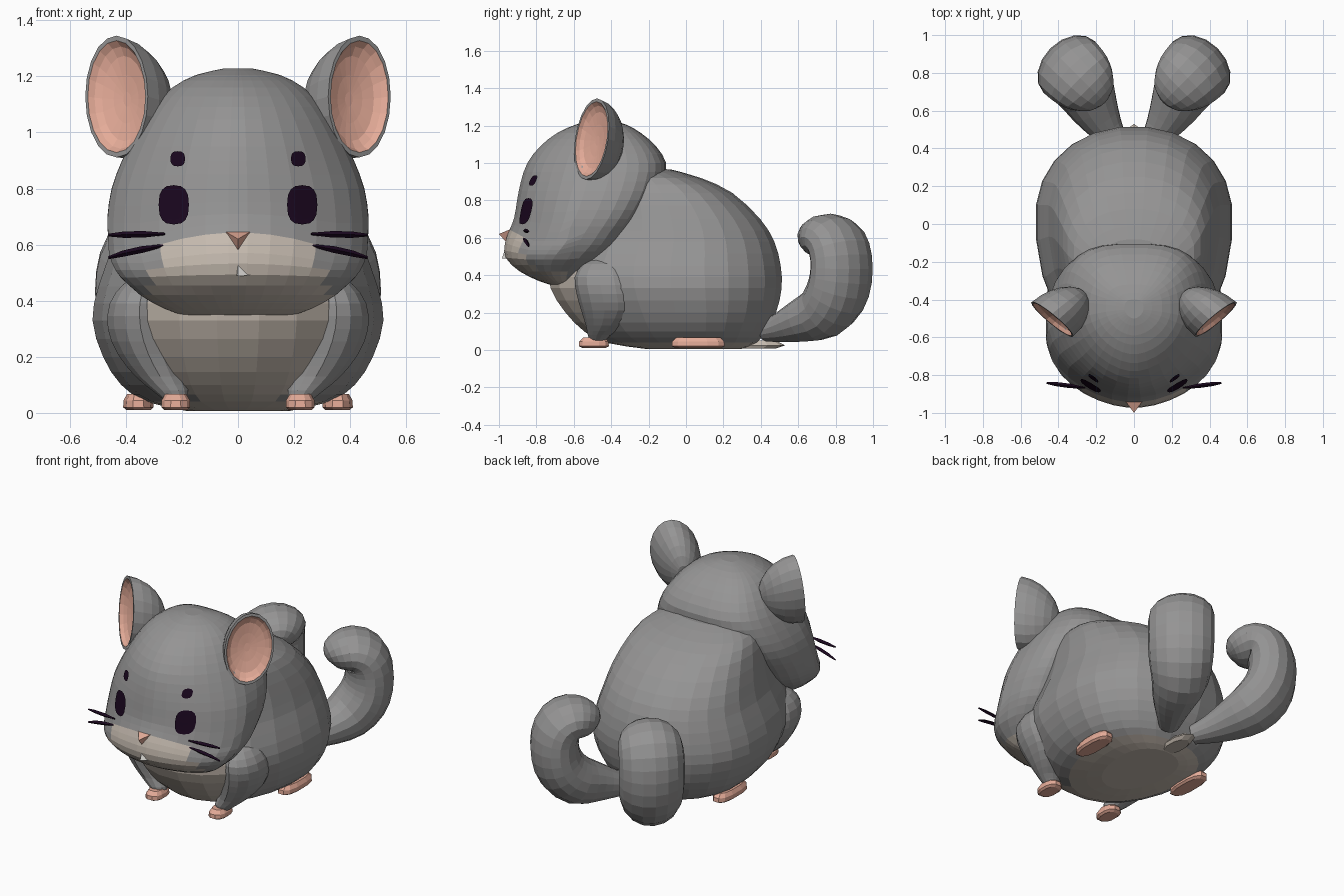
import bpy, bmesh, math
from mathutils import Vector
from mathutils.bvhtree import BVHTree

if "Cube" in bpy.data.objects:
    bpy.data.objects.remove(bpy.data.objects["Cube"])


def material(name, rgb):
    m = bpy.data.materials.new(name)
    m.diffuse_color = (*rgb, 1)
    m.use_nodes = True
    m.node_tree.nodes["Principled BSDF"].inputs["Base Color"].default_value = m.diffuse_color
    return m


GREY = material("grey fur", (0.30, 0.297, 0.297))
PINK = material("pink skin", (0.78, 0.41, 0.315))
BEIGE = material("beige fur", (0.56, 0.495, 0.43))
DARK = material("dark purple", (0.010, 0.002, 0.013))
WHITE = material("tooth white", (0.9, 0.88, 0.84))


def finish(name, bm, mats, mirror=False):
    bmesh.ops.recalc_face_normals(bm, faces=bm.faces)
    me = bpy.data.meshes.new(name)
    bm.to_mesh(me)
    for m in mats:
        me.materials.append(m)
    ob = bpy.data.objects.new(name, me)
    bpy.context.collection.objects.link(ob)
    if mirror:
        ob.modifiers.new("mirror", 'MIRROR').use_mirror_merge = False
    return ob


def loft(name, rings, mats, rule=None, mirror=False):
    """Skin a list of closed rings; rule(ring index, face centre) gives the material."""
    bm = bmesh.new()
    vs = [[bm.verts.new(p) for p in r] for r in rings]
    n = len(rings[0])
    for i in range(len(vs) - 1):
        for j in range(n):
            k = (j + 1) % n
            f = bm.faces.new((vs[i][j], vs[i][k], vs[i + 1][k], vs[i + 1][j]))
            if rule:
                f.material_index = rule(i, f.calc_center_median())
    for i, r in ((0, vs[0]), (len(vs) - 2, vs[-1])):
        f = bm.faces.new(r)
        if rule:
            f.material_index = rule(i, f.calc_center_median())
    finish(name, bm, mats, mirror)
    return bm


def smooth_rows(rows):
    """Insert a Catmull-Rom midpoint between neighbouring rows."""
    out = []
    for i in range(len(rows) - 1):
        a, b, c, d = (rows[max(0, min(len(rows) - 1, i + k))] for k in (-1, 0, 1, 2))
        out.append(b)
        out.append(tuple((-p + 9 * q + 9 * r - s) / 16 for p, q, r, s in zip(a, b, c, d)))
    return out + [rows[-1]]


def level_rings(rows, n, front=2.0, back=2.0, mid=0.5):
    """Horizontal rounded rings from rows of (z, front y, back y, half width, centre x).
    front/back set how boxy each half is, mid where the widest point lies from the back."""
    rings = []
    for z, yf, yb, rx, *cx in rows:
        ring, yc = [], yb - mid * (yb - yf)
        for j in range(n):
            a = 2 * math.pi * (j + 0.5) / n
            c, s = math.cos(a), math.sin(a)
            power, ry = (back, yb - yc) if s > 0 else (front, yc - yf)
            x = math.copysign(abs(c) ** (2 / power), c) * rx
            y = math.copysign(abs(s) ** (2 / power), s) * ry
            ring.append(Vector((x + sum(cx), yc + y, z)))
        rings.append(ring)
    return rings


def tube_rings(rows, n, ref):
    """Rings square to a path of (x, y, z, thickness radius, width radius along ref)."""
    rings = []
    for i, row in enumerate(rows):
        t = (Vector(rows[min(i + 1, len(rows) - 1)][:3]) - Vector(rows[max(i - 1, 0)][:3])).normalized()
        a = t.cross(Vector(ref)).normalized()
        b = a.cross(t)
        rings.append([Vector(row[:3]) + a * row[3] * math.cos(w) + b * row[4] * math.sin(w)
                      for w in (2 * math.pi * j / n for j in range(n))])
    return rings


# Body: beige chest and underside
body_rows = [(0.006, -0.22, 0.30, 0.18), (0.04, -0.44, 0.38, 0.33), (0.10, -0.55, 0.43, 0.42),
             (0.20, -0.65, 0.485, 0.485), (0.33, -0.73, 0.515, 0.523), (0.45, -0.73, 0.51, 0.502),
             (0.58, -0.66, 0.475, 0.456), (0.70, -0.6, 0.4, 0.425), (0.84, -0.55, 0.25, 0.38),
             (0.92, -0.5, 0.08, 0.32), (0.965, -0.45, -0.08, 0.2)]
loft("body", level_rings(smooth_rows(body_rows), 24, 2.1, 2.15, 0.39), [GREY, BEIGE],
     lambda i, c: int(abs(c.x) < 0.31 and (c.z < 0.05 or (c.y < -0.4 and c.z < 0.5))))

# Head: beige muzzle and chin, with the muzzle's top edge arched
head_rows = [(0.347, -0.72, -0.6, 0.19), (0.37, -0.79, -0.58, 0.26), (0.42, -0.89, -0.53, 0.35),
             (0.49, -0.965, -0.42, 0.42), (0.56, -0.97, -0.33, 0.452), (0.625, -0.945, -0.28, 0.464),
             (0.70, -0.92, -0.22, 0.467), (0.80, -0.905, -0.155, 0.452), (0.90, -0.885, -0.115, 0.415),
             (1.00, -0.85, -0.105, 0.365), (1.09, -0.78, -0.16, 0.305), (1.16, -0.69, -0.24, 0.235),
             (1.205, -0.59, -0.32, 0.15), (1.228, -0.5, -0.4, 0.05)]
head_rings = level_rings(smooth_rows(head_rows), 32, 1.78, 3.0)
for p in (p for ring in head_rings for p in ring):
    if p.y < -0.62:
        p.z += max(0, 1 - abs(p.z - 0.625) / 0.16) * (0.018 - 0.55 * min(abs(p.x), 0.33) ** 2)
head_bm = loft("head", head_rings, [GREY, BEIGE],
               lambda i, c: int(i < 10 and abs(c.x) < 0.29 + (0.55 - c.z) * 0.4 and c.y < -0.64))
head_tree = BVHTree.FromBMesh(head_bm)

# Ears: thin cups opening forward and outward, pink inside
across, facing = Vector((0.78, 0.62, 0)), Vector((0.76, -0.65, 0.2))
cup = [(math.sin(a), -0.225 * math.cos(a)) for a in (math.radians(15 * k) for k in range(1, 7))]
cup += [(0.92, 0.0), (0.84, -0.02), (0.7, -0.035), (0.4, -0.045), (0.12, -0.05)]
ear_rings = [[Vector((0.433, -0.505, 1.128)) + across * (0.143 * s * math.cos(w))
              + Vector((0, 0.03, 0.217)) * (s * math.sin(w)) + facing * d
              for w in (2 * math.pi * j / 20 for j in range(20))] for s, d in cup]
loft("ear", ear_rings, [GREY, PINK], lambda i, c: int(i >= 6), True)


# Eyes and brows: thin plates laid onto the face
def face_plate(name, x, z, rx, rz, n=16):
    bm = bmesh.new()

    def on_head(px, pz):
        hit = head_tree.ray_cast(Vector((px, -2, pz)), Vector((0, 1, 0)))
        return bm.verts.new(hit[0] + Vector((0.003, -0.008, 0)))
    centre, prev = on_head(x, z), None
    for s in (0.25, 0.5, 0.75, 1):
        ring = []
        for j in range(n):
            c, d = math.cos(2 * math.pi * j / n), math.sin(2 * math.pi * j / n)
            ring.append(on_head(x + rx * s * math.copysign(abs(c) ** 0.75, c),
                                z + rz * s * math.copysign(abs(d) ** 0.75, d)))
        for j in range(n):
            k = (j + 1) % n
            bm.faces.new((prev[j], prev[k], ring[k], ring[j]) if prev else (centre, ring[j], ring[k]))
        prev = ring
    return finish(name, bm, [DARK], True)


face_plate("eye", 0.226, 0.742, 0.054, 0.07)
face_plate("brow", 0.212, 0.906, 0.026, 0.027)

# Whiskers
for label, z0, z1 in (("upper", 0.638, 0.634), ("lower", 0.598, 0.553)):
    path = [(0.26, -0.868, z0, 0.004, 0.004), (0.34, -0.857, (2 * z0 + z1) / 3, 0.012, 0.012),
            (0.41, -0.848, (z0 + 2 * z1) / 3, 0.011, 0.011), (0.462, -0.842, z1, 0.005, 0.005)]
    loft(label + "_whisker", tube_rings(path, 4, (0, 0, 1)), [DARK], None, True)


# Nose and front tooth: small wedges
def wedge(name, pts, mat):
    bm = bmesh.new()
    vs = [bm.verts.new(p) for p in pts]
    bmesh.ops.convex_hull(bm, input=vs)
    return finish(name, bm, [mat])


wedge("nose", [(-0.055, -0.925, 0.652), (0.055, -0.925, 0.652), (0, -0.96, 0.575),
               (0, -1.0, 0.62), (0, -0.92, 0.6)], PINK)
wedge("tooth", [(0, -0.97, 0.53), (0.045, -0.958, 0.49), (-0.005, -0.965, 0.49),
                (0, -0.985, 0.488), (0, -0.94, 0.5)], WHITE)

# Front legs
leg_rows = [(0.50, -0.47, -0.36, 0.04, 0.30), (0.46, -0.55, -0.30, 0.08, 0.33),
            (0.39, -0.595, -0.255, 0.11, 0.350), (0.30, -0.585, -0.235, 0.12, 0.347),
            (0.21, -0.56, -0.24, 0.112, 0.32), (0.13, -0.535, -0.32, 0.09, 0.278),
            (0.08, -0.525, -0.40, 0.066, 0.242), (0.05, -0.515, -0.43, 0.045, 0.225)]
loft("front_leg", level_rings(smooth_rows(leg_rows), 14), [GREY], None, True)


# Feet: rounded slabs
def foot(name, x, front, back, rx):
    rows = [(z, front + e, back - e, rx - e * 0.6, x)
            for z, e in ((0.01, 0.02), (0.02, 0.0), (0.045, 0.002), (0.068, 0.025))]
    loft(name, level_rings(rows, 12, 2.5, 2.5), [PINK], None, True)


foot("front_foot", 0.222, -0.575, -0.41, 0.053)
foot("hind_foot", 0.355, -0.08, 0.21, 0.056)

# Pair of tails curling up and back in a diagonal plane, wide across that plane.
# Rows: distance along the diagonal, sideways offset, z, thickness, width
curl = [(0.36, -0.235, 0.10, 0.055, 0.06), (0.46, -0.255, 0.12, 0.08, 0.09), (0.58, -0.285, 0.155, 0.115, 0.13),
        (0.70, -0.325, 0.20, 0.145, 0.165), (0.785, -0.34, 0.28, 0.15, 0.185), (0.825, -0.345, 0.38, 0.143, 0.192),
        (0.828, -0.345, 0.49, 0.138, 0.192), (0.795, -0.345, 0.57, 0.135, 0.19), (0.73, -0.345, 0.605, 0.125, 0.18),
        (0.66, -0.345, 0.595, 0.11, 0.15), (0.605, -0.345, 0.575, 0.08, 0.1), (0.58, -0.345, 0.56, 0.025, 0.03)]
h = math.sqrt(0.5)
tail = [((s + t) * h, (s - t) * h, z, a, b) for s, t, z, a, b in smooth_rows(curl)]
loft("tail", tube_rings(tail, 16, (h, -h, 0)), [GREY], None, True)

# Pale tuft under the tails
tuft_rows = [(0.008, 0.28, 0.48, 0.05), (0.025, 0.26, 0.53, 0.06), (0.05, 0.3, 0.48, 0.04)]
loft("tail_tuft", level_rings(tuft_rows, 10), [BEIGE])
